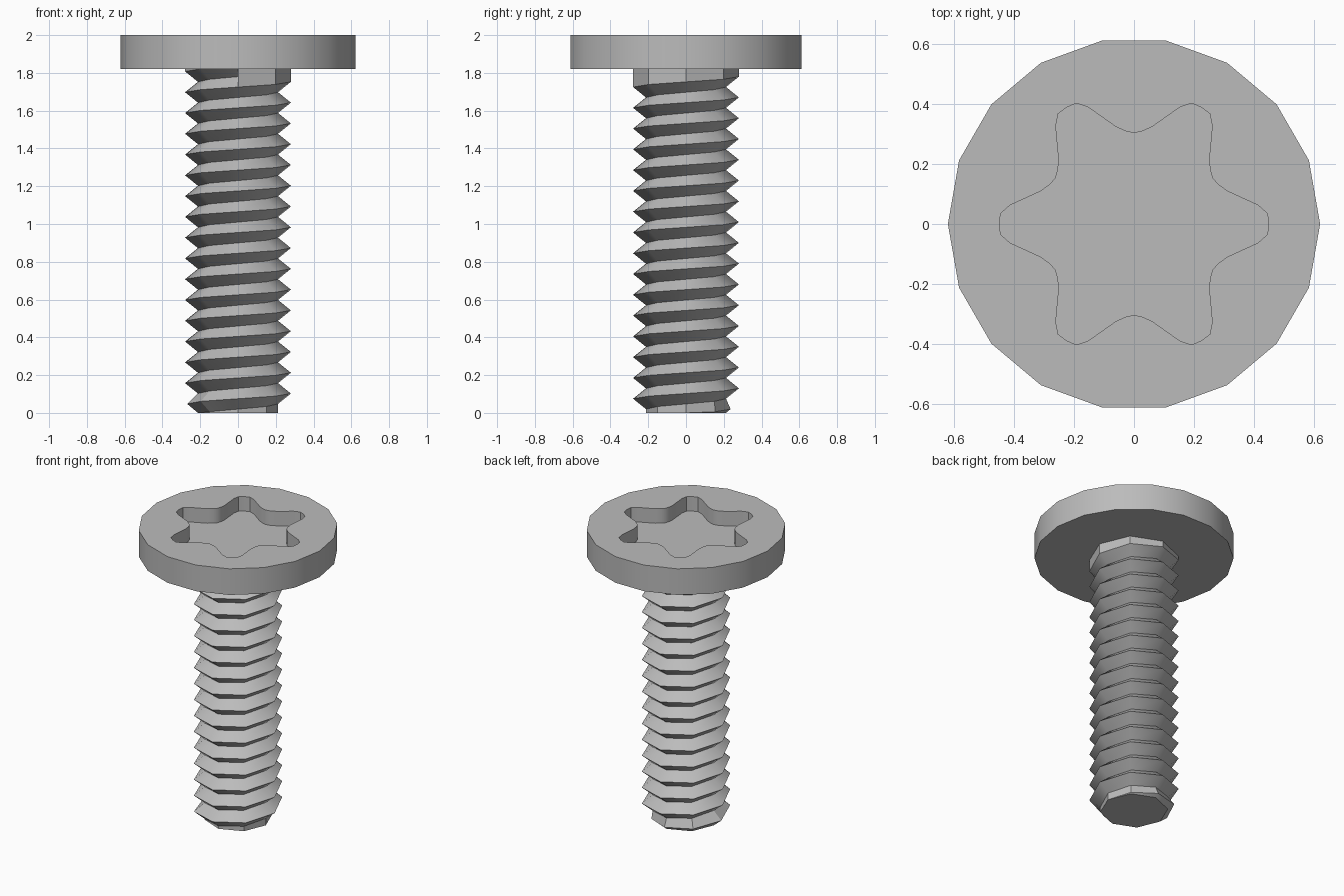
import bpy, bmesh
from math import sin, cos, radians, pi

cube = bpy.data.objects.get("Cube")
if cube:
    bpy.data.objects.remove(cube, do_unlink=True)

HEAD_R, HEAD_Z, TOP = 0.622, 1.82, 2.0
SOCKET_DEPTH = 0.1
CREST, ROOT, PITCH, SIDES = 0.28, 0.212, 0.11, 8

steel = bpy.data.materials.new("grey steel")
steel.use_nodes = True
steel.diffuse_color = (0.5, 0.5, 0.5, 1)
steel.node_tree.nodes["Principled BSDF"].inputs["Base Color"].default_value = (0.5, 0.5, 0.5, 1)


def finish(bm, name):
    bmesh.ops.remove_doubles(bm, verts=bm.verts, dist=0.0005)
    bmesh.ops.recalc_face_normals(bm, faces=bm.faces)
    mesh = bpy.data.meshes.new(name)
    bm.to_mesh(mesh)
    bm.free()
    mesh.materials.append(steel)
    obj = bpy.data.objects.new(name, mesh)
    bpy.context.collection.objects.link(obj)
    bpy.ops.object.select_all(action='DESELECT')
    obj.select_set(True)
    bpy.context.view_layer.objects.active = obj
    bpy.ops.object.shade_smooth_by_angle(angle=radians(30))
    return obj


def ring(bm, polar, z):
    return [bm.verts.new((r * cos(a), r * sin(a), z)) for a, r in polar]


def bridge(bm, low, high):
    n = len(low)
    for i in range(n):
        j = (i + 1) % n
        bm.faces.new((low[i], low[j], high[j], high[i]))


def loop_edges(bm, loop):
    return [bm.edges.get((v, loop[i - 1])) for i, v in enumerate(loop)]


# Disc head with a six-lobed socket
half_lobe = [(0, 0.45), (4.5, 0.447), (8.5, 0.42), (19.5, 0.33), (25, 0.311), (30, 0.304)]
lobe = half_lobe + [(60 - a, r) for a, r in half_lobe[-2:0:-1]]
star = [(radians(a + 60 * k), r) for k in range(6) for a, r in lobe]
disc = [(radians(20 * i), HEAD_R) for i in range(18)]

bm = bmesh.new()
under, rim = ring(bm, disc, HEAD_Z), ring(bm, disc, TOP)
floor, lip = ring(bm, star, TOP - SOCKET_DEPTH), ring(bm, star, TOP)
bridge(bm, under, rim)
bridge(bm, floor, lip)
bm.faces.new(under)
bm.faces.new(floor)
bmesh.ops.triangle_fill(bm, use_beauty=True, edges=loop_edges(bm, rim) + loop_edges(bm, lip))
finish(bm, "head")

# Threaded shank: a helical strip of crests and roots, rising counter-clockwise
bm = bmesh.new()
TURNS = 17
LAST = TURNS * SIDES
START = HEAD_Z + 0.015 - PITCH * TURNS


def helix_point(k, radius, lift):
    z = START + PITCH * (k / SIDES + lift)
    if z < 0.05:                      # tapered tip
        radius = min(radius, ROOT + max(z, 0) * 1.2)
    a = 2 * pi * k / SIDES - pi / 2
    return bm.verts.new((radius * cos(a), radius * sin(a), min(max(z, 0), HEAD_Z + 0.01)))


first = -2 * SIDES
crest = {k: helix_point(k, CREST, 0) for k in range(first, LAST + 1)}
root = {k: helix_point(k, ROOT, 0.5) for k in range(first, LAST - SIDES + 1)}
for k in range(first, LAST - SIDES):
    bm.faces.new((crest[k], crest[k + 1], root[k + 1], root[k]))
    bm.faces.new((root[k], root[k + 1], crest[k + 1 + SIDES], crest[k + SIDES]))

# Plain collar where the thread runs out under the head
end = LAST - SIDES
bm.faces.new((crest[end], root[end], crest[LAST]))
collar = [bm.verts.new((crest[k].co.x, crest[k].co.y, HEAD_Z + 0.01)) for k in range(end, LAST + 1)]
for i in range(SIDES):
    bm.faces.new((crest[end + i], crest[end + i + 1], collar[i + 1], collar[i]))

# Flat tip: drop the collapsed turns, then close the bottom
bmesh.ops.remove_doubles(bm, verts=bm.verts, dist=0.0005)
bmesh.ops.dissolve_degenerate(bm, dist=0.0005, edges=bm.edges)
low = [f for f in bm.faces if all(v.co.z < 0.0005 for v in f.verts)]
bmesh.ops.delete(bm, geom=low, context='FACES')
tip = [e for e in bm.edges if e.is_boundary and all(v.co.z < 0.0005 for v in e.verts)]
bmesh.ops.holes_fill(bm, edges=tip, sides=0)
finish(bm, "threaded_shank")
